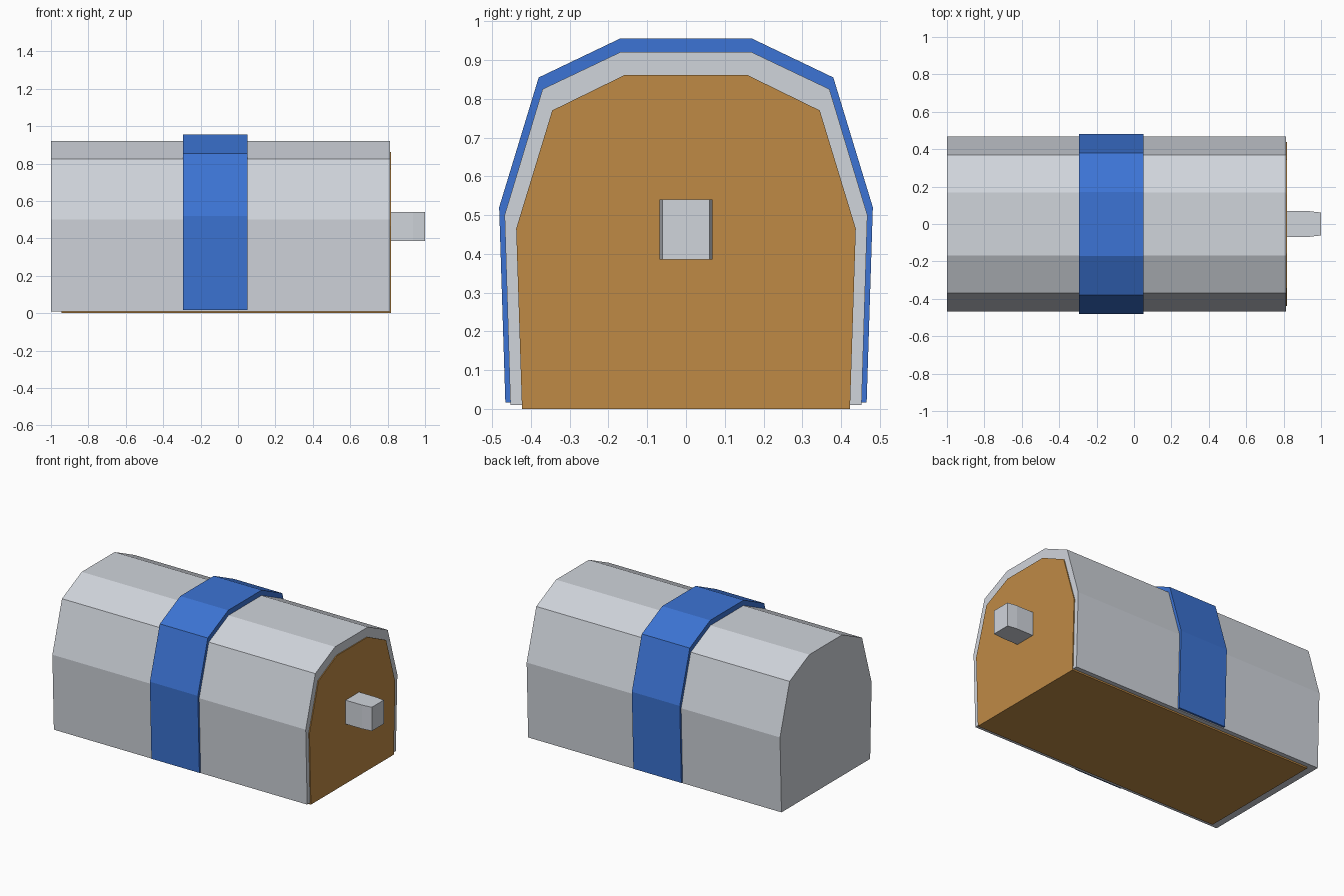
import bpy

if "Cube" in bpy.data.objects:
    bpy.data.objects.remove(bpy.data.objects["Cube"])


def material(name, rgb):
    m = bpy.data.materials.new(name)
    m.diffuse_color = (*rgb, 1.0)
    m.use_nodes = True
    m.node_tree.nodes["Principled BSDF"].inputs["Base Color"].default_value = m.diffuse_color
    return m


grey = material("pale grey", (0.63, 0.66, 0.71))
blue = material("blue", (0.045, 0.174, 0.66))
wood = material("tan wood", (0.52, 0.255, 0.06))


def solid(name, bottom, top, mat):
    """Closed flat-faced solid joining two matching vertex loops."""
    n = len(bottom)
    faces = [tuple(reversed(range(n))), tuple(range(n, 2 * n))]
    faces += [(i, (i + 1) % n, n + (i + 1) % n, n + i) for i in range(n)]
    mesh = bpy.data.meshes.new(name)
    mesh.from_pydata(bottom + top, [], faces)
    mesh.materials.append(mat)
    obj = bpy.data.objects.new(name, mesh)
    bpy.context.collection.objects.link(obj)
    return obj


def arch(name, half, x0, x1, mat):
    """Mirror a half profile of (y, z) points and extrude it along x."""
    loop = half + [(-y, z) for y, z in reversed(half)]
    return solid(name, [(x0, y, z) for y, z in loop],
                 [(x1, y, z) for y, z in loop], mat)


# Outer casing
arch("casing", [(0.453, 0.01), (0.468, 0.50), (0.37, 0.825), (0.168, 0.921)],
     -1.0, 0.812, grey)

# Wooden core, showing at the right end and underneath
arch("wooden_core", [(0.423, 0.0), (0.438, 0.465), (0.345, 0.77), (0.157, 0.862)],
     -0.945, 0.818, wood)

# Raised band wrapped around the casing
arch("band", [(0.466, 0.016), (0.482, 0.52), (0.38, 0.855), (0.171, 0.955)],
     -0.293, 0.05, blue)

# Handle peg with a tapered tip
plan = [(0.81, -0.069), (0.935, -0.069), (1.0, -0.061),
        (1.0, 0.061), (0.935, 0.069), (0.81, 0.069)]
solid("handle", [(x, y, 0.386) for x, y in plan],
      [(x, y, 0.54) for x, y in plan], grey)
